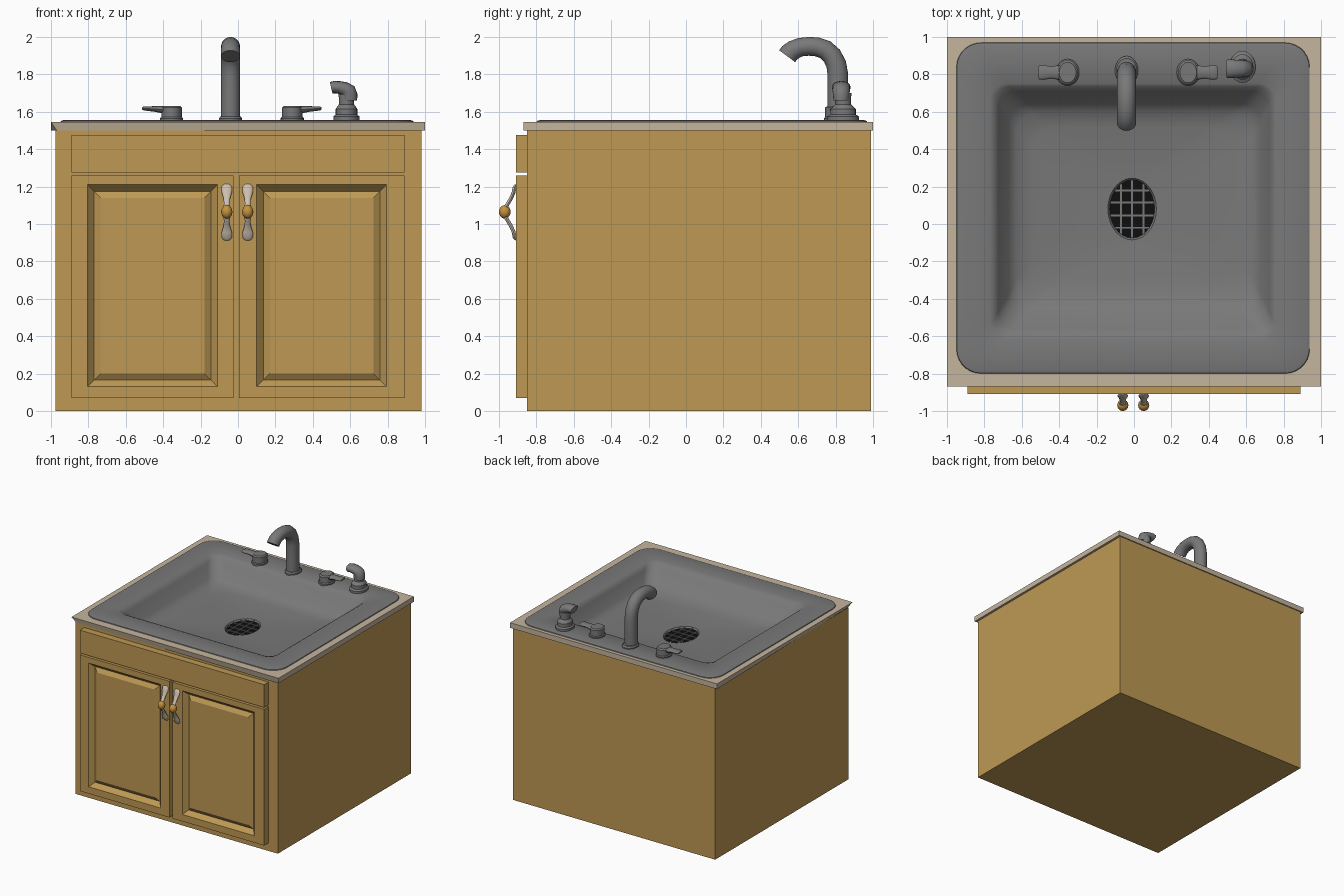
import bpy, bmesh, math
from mathutils import Vector

if "Cube" in bpy.data.objects:
    bpy.data.objects.remove(bpy.data.objects["Cube"])


def material(name, rgb):
    m = bpy.data.materials.new(name)
    lin = [((c / 255 + 0.055) / 1.055) ** 2.4 if c > 10 else c / 255 / 12.92 for c in rgb]
    m.diffuse_color = (*lin, 1)
    m.use_nodes = True
    m.node_tree.nodes["Principled BSDF"].inputs["Base Color"].default_value = m.diffuse_color
    return m


WOOD = material("honey wood", (190, 153, 84))
STONE = material("beige counter", (197, 181, 157))
STEEL = material("grey steel", (121, 121, 121))
SILVER = material("pale silver", (205, 192, 176))
BRASS = material("brass", (196, 146, 62))
BLACK = material("drain black", (14, 14, 14))


def finish(name, bm, mat, smooth=None, recalc=True):
    if recalc:
        bmesh.ops.recalc_face_normals(bm, faces=bm.faces[:])
    me = bpy.data.meshes.new(name)
    bm.to_mesh(me)
    bm.free()
    me.materials.append(mat)
    ob = bpy.data.objects.new(name, me)
    bpy.context.collection.objects.link(ob)
    if smooth:
        bpy.ops.object.select_all(action='DESELECT')
        ob.select_set(True)
        bpy.context.view_layer.objects.active = ob
        bpy.ops.object.shade_smooth_by_angle(angle=math.radians(smooth))
    return ob


def loft(name, rings, mat, smooth=None, cap0=True, cap1=True, recalc=True):
    """Skin a list of equal-length rings."""
    bm = bmesh.new()
    vs = [[bm.verts.new(p) for p in r] for r in rings]
    n = len(vs[0])
    for a, b in zip(vs, vs[1:]):
        for i in range(n):
            j = (i + 1) % n
            bm.faces.new((a[i], a[j], b[j], b[i]))
    if cap0:
        bm.faces.new(vs[0][::-1])
    if cap1:
        bm.faces.new(vs[-1])
    return finish(name, bm, mat, smooth, recalc)


def tube(name, path, mat, u=(1, 0, 0), sides=20, smooth=40):
    """Path entries: (x, y, z, radius along u, radius across)."""
    pts = [Vector(p[:3]) for p in path]
    u = Vector(u)
    rings = []
    for i, p in enumerate(path):
        t = (pts[min(i + 1, len(pts) - 1)] - pts[max(i - 1, 0)]).normalized()
        v = t.cross(u).normalized()
        rings.append([pts[i] + u * p[3] * math.cos(a) + v * p[4] * math.sin(a)
                      for a in (math.tau * k / sides for k in range(sides))])
    return loft(name, rings, mat, smooth)


def stack(name, x, y, profile, mat, sides=24):
    """Upright turned part from (radius x, radius y, z) steps."""
    rings = [[(x + rx * math.cos(math.tau * k / sides), y + ry * math.sin(math.tau * k / sides), z)
              for k in range(sides)] for rx, ry, z in profile]
    return loft(name, rings, mat, 35)


def rect_xz(x0, x1, z0, z1, y):
    return [(x0, y, z0), (x1, y, z0), (x1, y, z1), (x0, y, z1)]


def rect_xy(x0, x1, y0, y1, z):
    return [(x0, y0, z), (x1, y0, z), (x1, y1, z), (x0, y1, z)]


def rounded(x0, x1, y0, y1, rx, ry, z, seg=7):
    pts = []
    for k, (cx, cy) in enumerate([(x1 - rx, y1 - ry), (x0 + rx, y1 - ry),
                                  (x0 + rx, y0 + ry), (x1 - rx, y0 + ry)]):
        for s in range(seg + 1):
            a = math.pi / 2 * (k + (s + 0.02) / (seg + 0.04))
            pts.append((cx + rx * math.cos(a), cy + ry * math.sin(a), z))
    return pts


# Cabinet body, open at the top under the counter
loft("cabinet", [rect_xy(-0.975, 0.98, -0.85, 0.99, z) for z in (0, 1.5)], WOOD,
     cap1=False, recalc=False)

# Counter frame with sink cut-out; front left lower corner is pulled in
hole = (-0.86, 0.85, -0.71, 0.88)
low = rect_xy(-1, 1, -0.87, 1, 1.5)
low[0] = (-0.97, -0.85, 1.5)
loft("countertop", [rect_xy(*hole, 1.5), low, rect_xy(-1, 1, -0.87, 1, 1.545),
                    rect_xy(*hole, 1.545), rect_xy(*hole, 1.5)], STONE,
     cap0=False, cap1=False, recalc=False)

# Drawer front
loft("drawer_front", [rect_xz(-0.89, 0.89, 1.275, 1.475, y) for y in (-0.85, -0.91)], WOOD)

# Doors with a V groove around a raised panel
for side, x0, x1, g0, g1 in (("left", -0.89, -0.025, -0.805, -0.11),
                             ("right", 0.005, 0.89, 0.10, 0.795)):
    def inset(d, y):
        return rect_xz(g0 + d, g1 - d, 0.13 + d, 1.21 - d, y)
    loft(side + "_door", [rect_xz(x0, x1, 0.07, 1.26, -0.85), rect_xz(x0, x1, 0.07, 1.26, -0.91),
                          inset(0, -0.91), inset(0.035, -0.872), inset(0.07, -0.895)], WOOD)

# Bow handles with a brass bead
for side, x in (("left", -0.06), ("right", 0.052)):
    half = [(-0.908, 0.148, 0.016, 0.006), (-0.916, 0.135, 0.028, 0.010),
            (-0.922, 0.105, 0.027, 0.010), (-0.935, 0.075, 0.018, 0.010),
            (-0.953, 0.045, 0.015, 0.010), (-0.968, 0.02, 0.020, 0.012)]
    full = half + [(y, -d, a, b) for y, d, a, b in half[::-1]]
    tube(side + "_handle", [(x, y, 1.063 + d, a, b) for y, d, a, b in full], SILVER, sides=12)
    bead = [(math.sin(math.pi * k / 10), math.cos(math.pi * k / 10)) for k in range(11)]
    stack(side + "_handle_bead", x, -0.969,
          [(0.03 * max(s, 0.02), 0.031 * max(s, 0.02), 1.065 - 0.036 * c) for s, c in bead],
          BRASS, 16)

# Sink: rim, rounded lip, sloping walls and floor down to the drain
loft("sink", [
    rounded(-0.95, 0.94, -0.80, 0.97, 0.13, 0.13, 1.543),
    rounded(-0.947, 0.937, -0.797, 0.967, 0.13, 0.13, 1.551),
    rounded(-0.93, 0.92, -0.78, 0.95, 0.12, 0.12, 1.556),
    rounded(-0.77, 0.76, -0.62, 0.75, 0.09, 0.09, 1.556),
    rounded(-0.745, 0.74, -0.59, 0.735, 0.08, 0.08, 1.546),
    rounded(-0.725, 0.725, -0.56, 0.71, 0.09, 0.09, 1.52),
    rounded(-0.67, 0.68, -0.48, 0.64, 0.10, 0.10, 1.425),
    rounded(-0.63, 0.64, -0.41, 0.60, 0.12, 0.12, 1.39),
    rounded(-0.54, 0.54, -0.32, 0.52, 0.15, 0.15, 1.372),
    rounded(-0.14, 0.12, -0.085, 0.245, 0.13, 0.165, 1.36),
    rounded(-0.13, 0.11, -0.075, 0.235, 0.12, 0.155, 1.345)],
    STEEL, 40, cap0=False, cap1=False, recalc=False)

# Drain opening and its strainer bars
DX, DY, RX, RY = -0.01, 0.08, 0.12, 0.155
loft("drain_opening", [rounded(DX - RX, DX + RX, DY - RY, DY + RY, RX, RY, z)
                       for z in (1.340, 1.348)], BLACK)
bm = bmesh.new()


def bar(cx, cy, hx, hy):
    vs = [bm.verts.new(p) for z in (1.347, 1.356)
          for p in rect_xy(cx - hx, cx + hx, cy - hy, cy + hy, z)]
    for f in ((3, 2, 1, 0), (4, 5, 6, 7), (0, 1, 5, 4), (1, 2, 6, 5), (2, 3, 7, 6), (3, 0, 4, 7)):
        bm.faces.new([vs[i] for i in f])


for d in (-0.06, 0, 0.06):
    bar(DX + d, DY, 0.005, RY * math.sqrt(1 - (d / RX) ** 2))
for d in (-0.1, -0.035, 0.035, 0.1):
    bar(DX, DY + d, RX * math.sqrt(1 - (d / RY) ** 2), 0.005)
finish("drain_strainer", bm, STEEL)

# Faucet
FX = -0.04
stack("faucet_base", FX, 0.82, [(0.062, 0.078, 1.55), (0.062, 0.078, 1.565), (0.054, 0.066, 1.575)], STEEL)
spout = [(0.812, 1.55, 0.055), (0.812, 1.7, 0.055), (0.812, 1.8, 0.055), (0.803, 1.855, 0.054),
         (0.78, 1.9, 0.053), (0.745, 1.932, 0.052), (0.70, 1.947, 0.051), (0.655, 1.95, 0.05),
         (0.61, 1.945, 0.05), (0.575, 1.93, 0.052), (0.552, 1.912, 0.054), (0.541, 1.897, 0.053)]
tube("faucet_spout", [(FX, y, z, min(r, 0.051), r) for y, z, r in spout], STEEL, sides=24)

# Tap levers
for side, x, s in (("left", -0.355, -1), ("right", 0.29, 1)):
    stack(side + "_tap_base", x, 0.81, [(0.062, 0.072, 1.55), (0.062, 0.072, 1.565), (0.055, 0.066, 1.572),
                                        (0.055, 0.066, 1.622), (0.045, 0.055, 1.631)], STEEL)
    tube(side + "_tap_lever", [(x + s * d, 0.81, z, w, h) for d, z, w, h in (
        (0.0, 1.61, 0.055, 0.02), (0.05, 1.611, 0.038, 0.019), (0.09, 1.615, 0.033, 0.015),
        (0.13, 1.617, 0.039, 0.012), (0.15, 1.618, 0.038, 0.010), (0.157, 1.618, 0.03, 0.006))],
         STEEL, u=(0, 1, 0), sides=16)

# Side sprayer
stack("sprayer_body", 0.58, 0.84, [(0.07, 0.085, 1.55), (0.07, 0.085, 1.575), (0.058, 0.068, 1.585),
                                   (0.058, 0.068, 1.615), (0.046, 0.05, 1.632), (0.04, 0.042, 1.64),
                                   (0.042, 0.044, 1.70)], STEEL)
tube("sprayer_head", [(x, 0.83, z, a, b) for x, z, a, b in (
    (0.597, 1.66, 0.042, 0.04), (0.597, 1.69, 0.044, 0.042), (0.59, 1.71, 0.046, 0.042),
    (0.57, 1.722, 0.047, 0.038), (0.54, 1.73, 0.048, 0.034), (0.515, 1.732, 0.05, 0.033),
    (0.498, 1.728, 0.05, 0.032))], STEEL, u=(0, 1, 0), sides=16)
